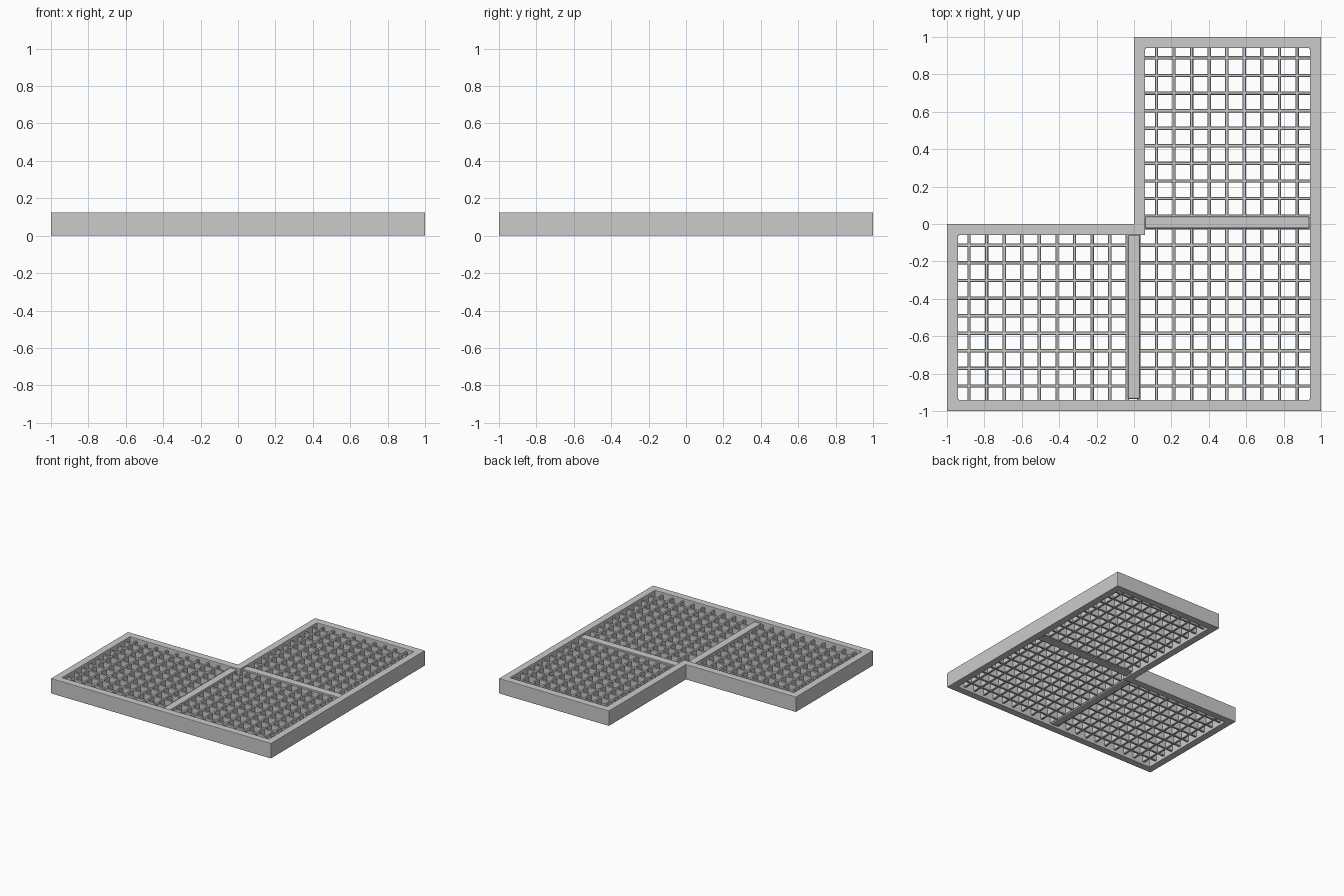
import bpy, bmesh

if "Cube" in bpy.data.objects:
    bpy.data.objects.remove(bpy.data.objects["Cube"])


def make_object(name, bm, bevel=0.0, segments=2):
    bmesh.ops.recalc_face_normals(bm, faces=bm.faces)
    me = bpy.data.meshes.new(name)
    bm.to_mesh(me)
    bm.free()
    ob = bpy.data.objects.new(name, me)
    bpy.context.collection.objects.link(ob)
    if bevel:
        mod = ob.modifiers.new("Bevel", 'BEVEL')
        mod.width, mod.segments = bevel, segments
    return ob


def add_prism(bm, a, b, profile, along_x):
    # sweep a (side, z) cross-section straight from point a to point b
    rings = []
    for p in (a, b):
        rings.append([bm.verts.new((p[0] + (0 if along_x else s),
                                    p[1] + (s if along_x else 0), z)) for s, z in profile])
    n = len(profile)
    for i in range(n):
        j = (i + 1) % n
        bm.faces.new((rings[0][i], rings[0][j], rings[1][j], rings[1][i]))
    bm.faces.new(rings[0])
    bm.faces.new(rings[1])


# L-shaped outer frame
H, W = 0.125, 0.06
outer = [(-1, -1), (1, -1), (1, 1), (0, 1), (0, 0), (-1, 0)]
inner = [(-1 + W, -1 + W), (1 - W, -1 + W), (1 - W, 1 - W), (W, 1 - W), (W, -W), (-1 + W, -W)]
bm = bmesh.new()
rings = [[bm.verts.new((x, y, z)) for x, y in loop]
         for loop, z in ((outer, 0), (outer, H), (inner, H), (inner, 0))]
for k in range(4):
    r, s = rings[k], rings[(k + 1) % 4]
    for i in range(6):
        j = (i + 1) % 6
        bm.faces.new((r[i], r[j], s[j], s[i]))
make_object("frame", bm, 0.004)


# Divider bars between the three square bays
def bar(name, a, b, along_x):
    bm = bmesh.new()
    h = 0.032
    add_prism(bm, a, b, [(-h, 0.01), (h, 0.01), (h, 0.115), (-h, 0.115)], along_x)
    make_object(name, bm, 0.008)


bar("divider_front", (0, -0.935), (0, -0.058), False)
bar("divider_right", (0.058, 0.008), (0.937, 0.008), True)

# Crossed grating slats
slat = [(-0.009, 0.02), (0.009, 0.02), (0.009, 0.105), (-0.009, 0.105)]
P, E = 0.094, 0.95
bm = bmesh.new()
for i in range(10):
    xl, xr = -0.882 + i * P, 0.026 + i * P
    add_prism(bm, (xl, -E), (xl, -0.05), slat, False)
    add_prism(bm, (xr, -E), (xr, E if xr > 0.06 else -0.05), slat, False)
make_object("slats_lengthwise", bm, 0.003, 1)
bm = bmesh.new()
for i in range(10):
    yl, yu = -0.866 + i * P, 0.042 + i * P
    add_prism(bm, (-E if yl < -0.06 else 0.03, yl), (E, yl), slat, True)
    add_prism(bm, (0.05, yu), (E, yu), slat, True)
make_object("slats_crosswise", bm, 0.003, 1)
